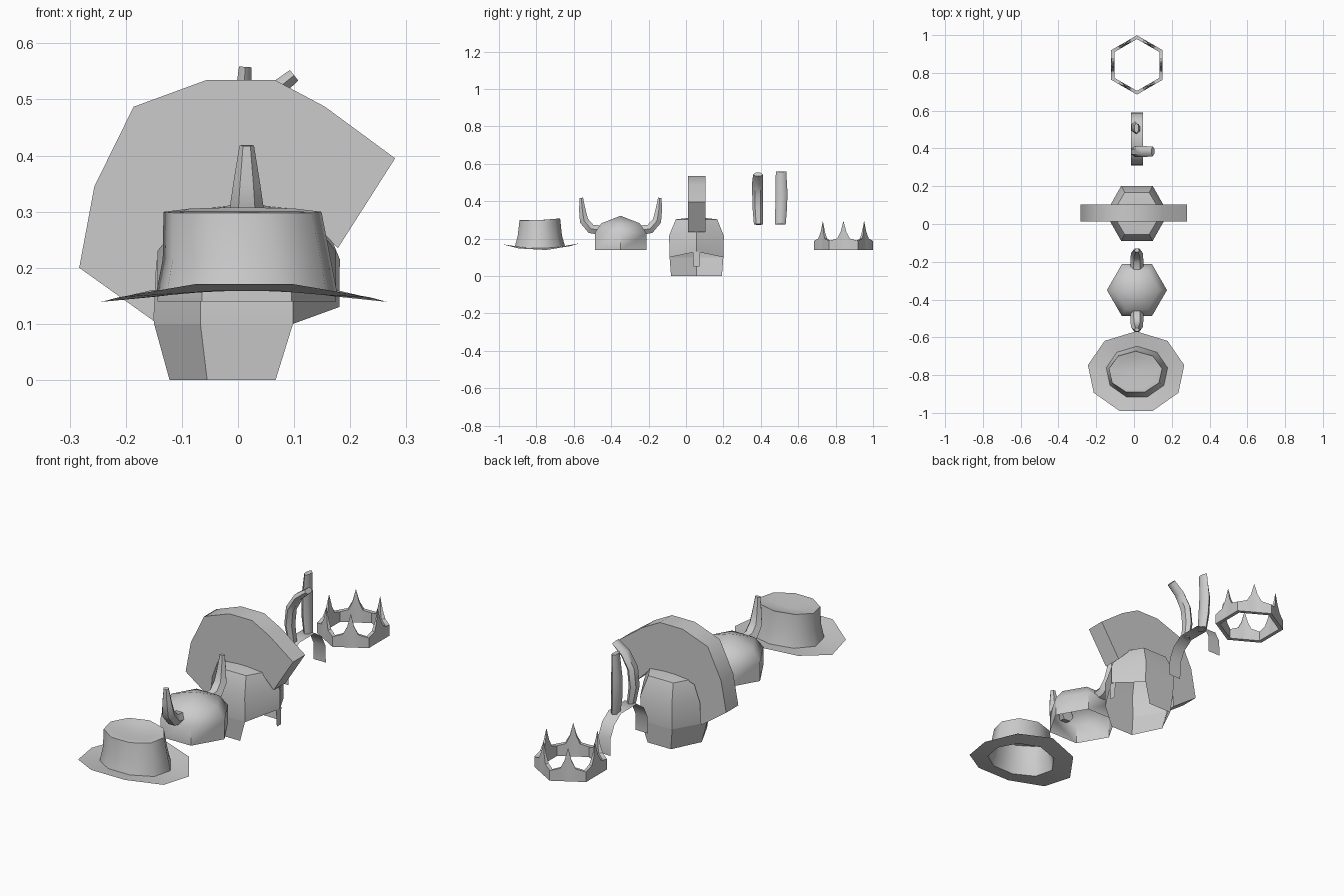
import bpy, bmesh
from math import sin, cos, radians, pi
from mathutils import Vector

if "Cube" in bpy.data.objects:
    bpy.data.objects.remove(bpy.data.objects["Cube"])

CX = 0.0155  # shared centre line of the row of headgear


def make(name, verts, faces, angle=50):
    me = bpy.data.meshes.new(name)
    me.from_pydata([tuple(v) for v in verts], [], faces)
    bm = bmesh.new()
    bm.from_mesh(me)
    bmesh.ops.remove_doubles(bm, verts=bm.verts, dist=1e-5)
    bmesh.ops.recalc_face_normals(bm, faces=bm.faces)
    bm.to_mesh(me)
    bm.free()
    ob = bpy.data.objects.new(name, me)
    bpy.context.collection.objects.link(ob)
    bpy.ops.object.select_all(action='DESELECT')
    ob.select_set(True)
    bpy.context.view_layer.objects.active = ob
    bpy.ops.object.shade_smooth_by_angle(angle=radians(angle))
    return ob


def loft(name, rings, apex=None, caps=False, angle=50):
    """Skin closed rings; finish with an apex fan or with flat caps."""
    n = len(rings[0])
    verts = [p for r in rings for p in r]
    faces = [(k * n + i, k * n + (i + 1) % n, (k + 1) * n + (i + 1) % n, (k + 1) * n + i)
             for k in range(len(rings) - 1) for i in range(n)]
    last = (len(rings) - 1) * n
    if apex:
        verts.append(apex)
        faces += [(last + i, last + (i + 1) % n, len(verts) - 1) for i in range(n)]
    if caps:
        faces += [tuple(range(n)), tuple(range(last, last + n))]
    return make(name, verts, faces, angle)


def ring(cx, cy, rx, ry, n, start, z):
    """Ellipse ring; z may be a function of the angle."""
    out = []
    for i in range(n):
        a = radians(start) + 2 * pi * i / n
        out.append((cx + rx * cos(a), cy + ry * sin(a), z(a) if callable(z) else z))
    return out


def tube(name, path, radii, across, n=6):
    """Tapered tube; across is its fixed sideways axis, radii are (sideways, other)."""
    pts = [Vector(p) for p in path]
    side = Vector(across)
    rings = []
    for i, p in enumerate(pts):
        t = (pts[min(i + 1, len(pts) - 1)] - pts[max(i - 1, 0)]).normalized()
        other = t.cross(side).normalized()
        ra, rb = radii[i]
        rings.append([p + side * ra * cos(2 * pi * k / n) + other * rb * sin(2 * pi * k / n)
                      for k in range(n)])
    return loft(name, rings, caps=True)


# Wide-brimmed hat: curled brim, tapered crown, dented top
HY = -0.785
loft("brimmed_hat", [
    ring(0.011, HY, 0.259, 0.217, 9, 90, lambda a: 0.138 + 0.037 * sin(a) ** 2),
    ring(CX, HY, 0.165, 0.138, 9, 90, lambda a: 0.148 + 0.012 * sin(a) ** 2),
    ring(CX, HY, 0.152, 0.122, 9, 90, 0.215),
    ring(0.008, HY, 0.143, 0.112, 9, 90, lambda a: 0.298 + 0.010 * max(0, sin(a))),
    ring(0.008, HY, 0.115, 0.088, 9, 90, 0.300),
], apex=(0.008, HY, 0.280))

# Horned helmet: hexagonal dome
VY = -0.35
loft("horned_helmet_dome", [
    ring(CX, VY, 0.159, 0.159, 6, 0, 0.14),
    ring(CX, VY, 0.159, 0.159, 6, 0, 0.23),
    ring(CX, VY, 0.118, 0.118, 6, 0, 0.282),
], apex=(CX, VY, 0.322))

# Horns, one on each side
for s, label in ((-1, "front"), (1, "back")):
    prof = [(0.105, 0.245), (0.158, 0.252), (0.195, 0.295), (0.204, 0.350), (0.210, 0.418)]
    rad = [0.034, 0.034, 0.032, 0.024, 0.013]
    tube(label + "_horn", [(CX, VY + s * y, z) for y, z in prof],
         [(r, r * 0.85) for r in rad], (1, 0, 0))

# Crested helmet facing +x: upper dome
GY = 0.056
mid_z = lambda a: 0.10 + 0.03 * max(0, (cos(a) - 0.5) * 2)
loft("crested_helmet_dome", [
    ring(CX, GY, 0.165, 0.166, 6, 0, mid_z),
    ring(CX, GY, 0.166, 0.169, 6, 0, 0.215),
    ring(CX, GY, 0.130, 0.128, 6, 0, 0.303),
], apex=(CX, GY, 0.315))

# Neck and cheek guard, open towards the face
top = ring(CX, GY, 0.165, 0.166, 6, 0, mid_z)[1:]
low = [(0.067, GY + 0.136, 0), (-0.055, GY + 0.136, 0), (-0.122, GY, 0),
       (-0.055, GY - 0.136, 0), (0.067, GY - 0.136, 0)]
make("neck_guard", top + low, [(i, i + 1, i + 6, i + 5) for i in range(4)])

# Nose guard
make("nose_guard", [(0.174, GY - 0.020, 0.13), (0.174, GY + 0.020, 0.13),
                    (0.175, GY + 0.015, 0.05), (0.175, GY - 0.015, 0.05)], [(0, 1, 2, 3)])

# Crest sweeping from brow to nape
outer = [(-0.283, 0.20), (-0.256, 0.345), (-0.186, 0.487), (-0.055, 0.535),
         (0.065, 0.535), (0.155, 0.487), (0.28, 0.395)]
inner = [(-0.150, 0.105), (-0.145, 0.21), (-0.115, 0.29), (-0.04, 0.305),
         (0.05, 0.305), (0.125, 0.29), (0.178, 0.235)]
Y0, Y1 = 0.012, 0.103
loft("crest", [[(a, Y0, b), (a, Y1, b), (c, Y1, d), (c, Y0, d)]
               for (a, b), (c, d) in zip(outer, inner)], caps=True)

# Ear headband: thin strip arching over the head
EY = 0.45
arc = [(-0.14, 0.11), (-0.138, 0.19), (-0.11, 0.245), (-0.06, 0.28),
       (0.06, 0.28), (0.11, 0.245), (0.138, 0.19), (0.14, 0.11)]
band = [(CX + dx, EY + y, z) for y, z in arc for dx in (-0.032, 0.032)]
make("headband", band, [(2 * i, 2 * i + 1, 2 * i + 3, 2 * i + 2) for i in range(len(arc) - 1)])

# Ears: one upright, one folded sideways
tube("upright_ear",
     [(CX, 0.505, 0.276), (0.008, 0.508, 0.35), (0.005, 0.511, 0.44), (0.013, 0.508, 0.558)],
     [(0.028, 0.018), (0.031, 0.022), (0.032, 0.022), (0.028, 0.013)], (0, 1, 0))
tube("folded_ear",
     [(CX, 0.387, 0.276), (0.003, 0.384, 0.36), (0.012, 0.383, 0.44), (0.050, 0.383, 0.503),
      (0.100, 0.385, 0.543)],
     [(0.024, 0.018), (0.028, 0.022), (0.029, 0.022), (0.029, 0.019), (0.026, 0.014)], (0, 1, 0))

# Crown: hexagonal band with a spike on every side
KY = 0.842
corners = [Vector((cos(radians(30 + 60 * i)), sin(radians(30 + 60 * i)), 0)) for i in range(6)]
steps = [(0, 0.188), (0.28, 0.200), (0.40, 0.235), (0.5, 0.295), (0.60, 0.235), (0.72, 0.200)]
out_low, out_top, in_top, in_low = [], [], [], []
for i in range(6):
    for t, z in steps:
        d = corners[i].lerp(corners[(i + 1) % 6], t)
        tip = t == 0.5
        near = t in (0.40, 0.60)
        ro, ri = (0.147, 0.147) if tip else (0.153, 0.141) if near else (0.157, 0.137)
        for lst, r, h in ((out_low, 0.157, 0.14), (out_top, ro, z),
                          (in_top, ri, z), (in_low, 0.137, 0.14)):
            lst.append((CX + d.x * r, KY + d.y * r, h))
loft("crown", [out_low, out_top, in_top, in_low, out_low], angle=40)
